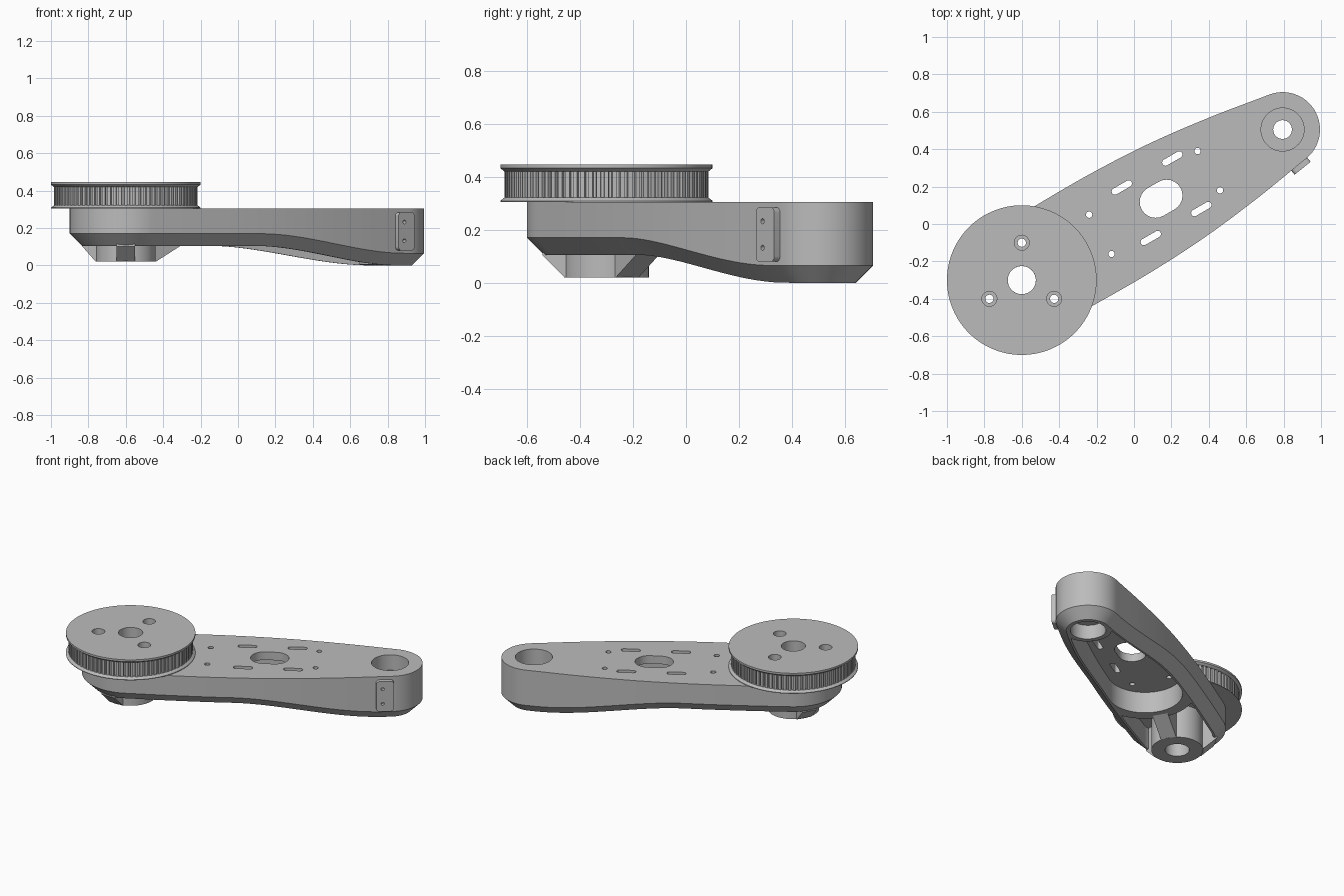
import bpy, bmesh, math
from mathutils import Vector

if "Cube" in bpy.data.objects:
    bpy.data.objects.remove(bpy.data.objects["Cube"])

grey = bpy.data.materials.new("grey_plastic")
grey.diffuse_color = (0.5, 0.5, 0.5, 1)
grey.use_nodes = True
grey.node_tree.nodes["Principled BSDF"].inputs["Base Color"].default_value = grey.diffuse_color

AX, AY, TILT, SPAN = -0.6, -0.3, math.radians(30), 1.61
TOP, FLOOR = 0.305, 0.25
CA, SA = math.cos(TILT), math.sin(TILT)


def world(u, v):
    """Arm coordinates (along, across) to x, y."""
    return AX + u * CA - v * SA, AY + u * SA + v * CA


def local(x, y):
    return (x - AX) * CA + (y - AY) * SA, -(x - AX) * SA + (y - AY) * CA


def finish(name, bm):
    bmesh.ops.remove_doubles(bm, verts=bm.verts, dist=1e-5)
    bmesh.ops.recalc_face_normals(bm, faces=bm.faces)
    me = bpy.data.meshes.new(name)
    bm.to_mesh(me)
    bm.free()
    me.materials.append(grey)
    ob = bpy.data.objects.new(name, me)
    bpy.context.collection.objects.link(ob)
    return ob


def prism(name, pts, z0, z1):
    """Upright prism over an outline in arm coordinates."""
    bm = bmesh.new()
    f = bm.faces.new([bm.verts.new((*world(u, v), z0)) for u, v in pts])
    ext = bmesh.ops.extrude_face_region(bm, geom=[f])["geom"]
    bmesh.ops.translate(bm, vec=(0, 0, z1 - z0),
                        verts=[g for g in ext if isinstance(g, bmesh.types.BMVert)])
    return finish(name, bm)


def arc(u, v, r, a0, a1, n):
    return [(u + r * math.cos(math.radians(a0 + (a1 - a0) * i / n)),
             v + r * math.sin(math.radians(a0 + (a1 - a0) * i / n))) for i in range(n + 1)]


def disc(u, v, r, z0, z1, n=40):
    return prism("cutter", arc(u, v, r, 0, 360, n)[:-1], z0, z1)


def slot(u, v, length, r, z0, z1):
    return prism("cutter", arc(u + length / 2, v, r, -90, 90, 12)
                 + arc(u - length / 2, v, r, 90, 270, 12), z0, z1)


def cut(ob, cutter):
    mod = ob.modifiers.new("cut", "BOOLEAN")
    mod.object, mod.operation, mod.solver = cutter, "DIFFERENCE", "EXACT"
    bpy.context.view_layer.objects.active = ob
    bpy.ops.object.modifier_apply(modifier=mod.name)
    bpy.data.objects.remove(cutter)


def lathe(name, profile, n=80):
    """Closed (radius, z) loop turned around the pulley axis."""
    bm = bmesh.new()
    rings = [[bm.verts.new((AX + r * math.cos(math.tau * i / n),
                            AY + r * math.sin(math.tau * i / n), z)) for r, z in profile]
             for i in range(n)]
    m = len(profile)
    for i in range(n):
        a, b = rings[i], rings[(i + 1) % n]
        for j in range(m):
            k = (j + 1) % m
            bm.faces.new((a[j], b[j], b[k], a[k]))
    return finish(name, bm)


# Arm outline: bulged sides between a large and a small round end
KEYS = [(0, .3), (.26, .308), (.6, .309), (.95, .292), (1.3, .252), (1.641, .1975)]


def half_width(u):
    p = KEYS
    i = max(k for k in range(len(p) - 1) if u >= p[k][0] or k == 0)
    slope = lambda k: ((p[min(k + 1, 5)][1] - p[max(k - 1, 0)][1])
                       / (p[min(k + 1, 5)][0] - p[max(k - 1, 0)][0]))
    h = p[i + 1][0] - p[i][0]
    t = (u - p[i][0]) / h
    return ((2 * t**3 - 3 * t**2 + 1) * p[i][1] + (t**3 - 2 * t**2 + t) * h * slope(i)
            + (3 * t**2 - 2 * t**3) * p[i + 1][1] + (t**3 - t**2) * h * slope(i + 1))


def upper_side(inset, u0, u1, n=32):
    us = [u0 + (u1 - u0) * i / n for i in range(n + 1)]
    return [(u, half_width(u) - inset) for u in us]


def half_outline(d):
    return (arc(0, 0, .3 - d, 180, 90, 24)[:-1] + upper_side(d, 0, 1.625)
            + arc(SPAN, 0, .2 - d, 80, 0, 20))


def drop(u):
    t = min(1, max(0, (u - .65) / .95))
    return .105 * t * t * (3 - 2 * t)


# Arm body: flat top, straight wall, chamfer, curved underside
bm = bmesh.new()
rings = []
for inset, z in ((0, lambda u: TOP), (0, lambda u: .17 - drop(u)),
                 (.065, lambda u: .105 - drop(u))):
    half = half_outline(inset)
    left = [bm.verts.new((*world(u, v), z(u))) for u, v in half]
    right = [left[0]] + [bm.verts.new((*world(u, -v), z(u))) for u, v in half[1:-1]] + [left[-1]]
    rings.append((left, right))
for (l0, r0), (l1, r1) in zip(rings, rings[1:]):
    for s0, s1 in ((l0, l1), (r0, r1)):
        for i in range(len(s0) - 1):
            bm.faces.new((s0[i], s0[i + 1], s1[i + 1], s1[i]))
l, r = rings[0]
bm.faces.new(l + r[-2:0:-1])
l, r = rings[2]
for i in range(len(l) - 1):
    quad = [l[i], l[i + 1]] + ([r[i + 1]] if i < len(l) - 2 else []) + ([r[i]] if i else [])
    bm.faces.new(quad)
arm = finish("arm_body", bm)

# Underside pockets
RIM = .078
side = upper_side(RIM, .58, 1.54, 24)
cut(arm, prism("cutter", arc(.58, 0, half_width(.58) - RIM, 270, 90, 32)[:-1] + side
               + arc(SPAN, 0, .145, 116, 244, 24) + [(u, -v) for u, v in reversed(side)][:-1],
               -.1, FLOOR))
side = upper_side(RIM, 0, .37, 8)
cut(arm, prism("cutter", arc(0, 0, .3 - RIM, 270, 90, 32)[:-1] + side
               + arc(.58, 0, .305, 132, 228, 24) + [(u, -v) for u, v in reversed(side)][:-1],
               -.1, FLOOR))

# Arm holes: hub bore, bearing seats, motor opening, slots and screws
cut(arm, disc(0, 0, .075, -.1, .5))
cut(arm, disc(SPAN, 0, .05, -.1, .5))
cut(arm, disc(SPAN, 0, .115, .2, .5, 64))
cut(arm, disc(SPAN, 0, .11, -.1, .1, 64))
cut(arm, slot(*local(.145, .135), .068, .085, .15, .5))
for x, y in ((-.065, .195), (.205, .35), (.36, .08), (.09, -.075)):
    cut(arm, slot(*local(x, y), .085, .0175, .2, .5))
for x, y in ((-.24, .05), (.34, .39), (.46, .18), (-.12, -.16)):
    cut(arm, disc(*local(x, y), .017, .2, .5, 20))
BOLTS = [(.2 * math.cos(math.radians(a)), .2 * math.sin(math.radians(a))) for a in (60, 180, 300)]
for u, v in BOLTS:
    cut(arm, disc(u, v, .022, .2, .5, 24))

# Hub under the pulley, with three gussets
hub = lathe("hub", [(.075, .02), (.16, .02), (.16, .26), (.075, .26)], 56)
for angle, reach, z_end in ((0, .31, .105), (120, .24, .102), (240, .24, .102)):
    bm = bmesh.new()
    a = math.radians(angle)
    ends = [[bm.verts.new((*world(r * math.cos(a) - s * math.sin(a),
                                  r * math.sin(a) + s * math.cos(a)), z))
             for r, z in ((.12, .02), (.157, .02), (reach, z_end), (reach, .26), (.12, .26))]
            for s in (-.05, .05)]
    for e in ends:
        bm.faces.new(e)
    for i in range(5):
        k = (i + 1) % 5
        bm.faces.new((ends[0][i], ends[0][k], ends[1][k], ends[1][i]))
    finish("hub_gusset", bm)

# Belt pulley with flanges and recessed bolt holes
pulley = lathe("pulley", [(.075, TOP), (.4, TOP), (.4, .309), (.383, .322), (.37, .322),
                          (.37, .42), (.385, .42), (.4, .432), (.4, .445), (.075, .445)], 120)
for u, v in BOLTS:
    cut(pulley, disc(u, v, .022, .2, .6, 24))
    cut(pulley, disc(u, v, .04, .385, .6, 32))

# Pulley teeth
bm = bmesh.new()
TEETH = 80
for i in range(TEETH):
    a = math.tau * i / TEETH
    ca, sa = math.cos(a), math.sin(a)
    for z0, z1 in ((.32, .422),):
        v = [[bm.verts.new((AX + r * ca - s * sa, AY + r * sa + s * ca, z))
              for r, s in ((.366, -.01), (.384, -.008), (.384, .008), (.366, .01))]
             for z in (z0, z1)]
        bm.faces.new(v[0])
        bm.faces.new(v[1])
        for j in range(4):
            k = (j + 1) % 4
            bm.faces.new((v[0][j], v[0][k], v[1][k], v[1][j]))
finish("pulley_teeth", bm)

# Sensor pad on the side near the small end, rounded corners and two screw holes
t_dir = Vector((math.cos(math.radians(39)), math.sin(math.radians(39)), 0))
n_dir = Vector((t_dir.y, -t_dir.x, 0))
base = Vector((.882, .322, .182))


def pad_solid(name, pts, d0, d1):
    bm = bmesh.new()
    a, b = [[bm.verts.new(base + t_dir * s + n_dir * d + Vector((0, 0, z))) for s, z in pts]
            for d in (d0, d1)]
    bm.faces.new(a)
    bm.faces.new(b)
    for i in range(len(pts)):
        k = (i + 1) % len(pts)
        bm.faces.new((a[i], a[k], b[k], b[i]))
    return finish(name, bm)


corners = []
for s, z, a0 in ((.035, .082, 0), (-.035, .082, 90), (-.035, -.082, 180), (.035, -.082, 270)):
    corners += arc(s, z, .02, a0, a0 + 90, 6)
pad = pad_solid("side_pad", corners, -.03, .031)
for z in (-.05, .05):
    cut(pad, pad_solid("cutter", arc(-.015, z, .01, 0, 360, 16)[:-1], .005, .06))

# Smooth round surfaces, keep edges sharp
for ob in bpy.data.objects:
    ob.select_set(ob.name.split(".")[0] in ("arm_body", "hub", "pulley", "side_pad"))
bpy.context.view_layer.objects.active = arm
bpy.ops.object.shade_smooth_by_angle(angle=math.radians(25))
